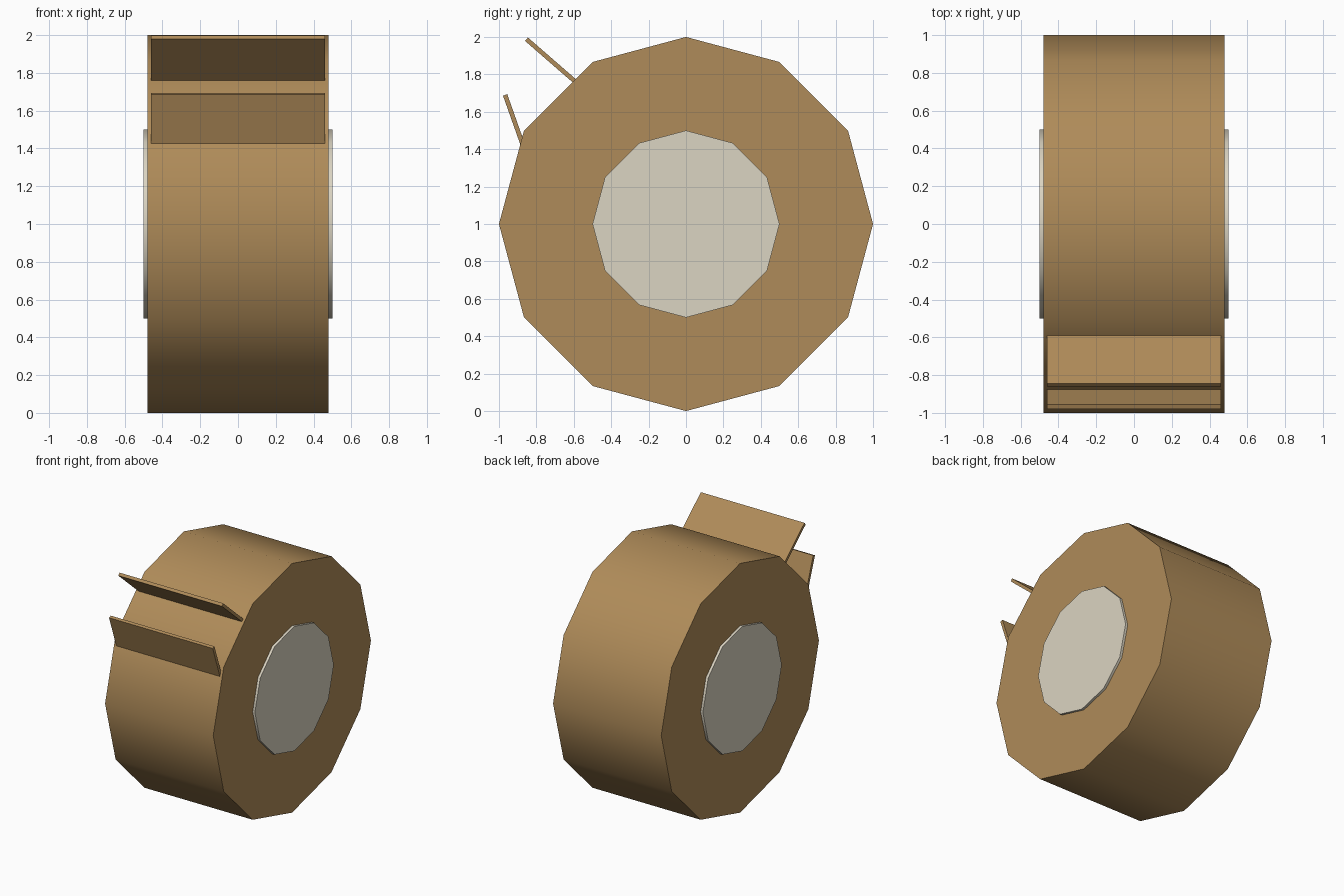
import bpy
from math import radians, cos, sin, pi

if "Cube" in bpy.data.objects:
    bpy.data.objects.remove(bpy.data.objects["Cube"])


def material(name, rgb):
    m = bpy.data.materials.new(name)
    m.diffuse_color = (*rgb, 1)
    m.use_nodes = True
    m.node_tree.nodes["Principled BSDF"].inputs["Base Color"].default_value = m.diffuse_color
    return m


STRAW = material("straw", (0.43, 0.26, 0.10))
PALE = material("pale", (0.71, 0.66, 0.54))


def drum(name, radius, width, mat):
    # 12-sided cylinder lying along x, smooth around the rim with sharp cap edges
    bpy.ops.mesh.primitive_cylinder_add(vertices=12, radius=radius, depth=width,
                                        location=(0, 0, 1), rotation=(0, pi / 2, 0))
    o = bpy.context.object
    bpy.ops.object.transform_apply(location=False, rotation=True, scale=False)
    bpy.ops.object.shade_smooth_by_angle(angle=radians(40))
    o.name = name
    o.data.materials.append(mat)


def flap(name, tip, angle, length):
    # thin plate reaching from the tip back into the roll; angle measured in the y-z plane
    a = radians(angle)
    y = tip[0] - cos(a) * length / 2
    z = tip[1] - sin(a) * length / 2
    bpy.ops.mesh.primitive_cube_add(size=1, location=(0, y, z), rotation=(a, 0, 0))
    o = bpy.context.object
    o.scale = (0.92, length, 0.024)
    bpy.ops.object.transform_apply(location=False, rotation=True, scale=True)
    o.name = name
    o.data.materials.append(STRAW)


# Main roll and the slightly protruding core
drum("roll", 1.0, 0.96, STRAW)
drum("core", 0.5, 1.0, PALE)

# Two loose flaps on the upper front
flap("upper_flap", (-0.853, 1.988), 139, 0.37)
flap("lower_flap", (-0.967, 1.69), 109.5, 0.30)
